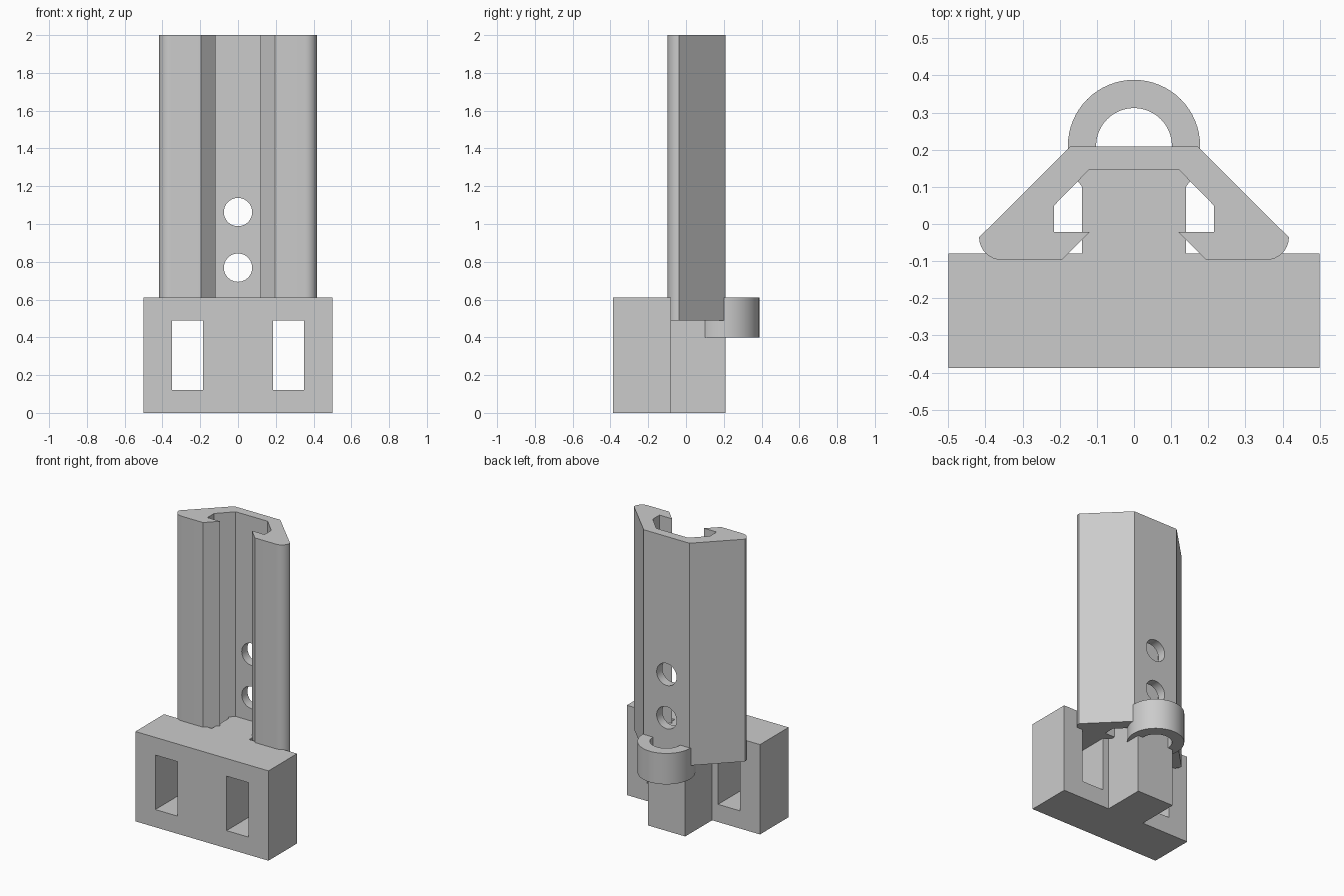
import bpy, bmesh, math
from mathutils import Matrix

if "Cube" in bpy.data.objects:
    bpy.data.objects.remove(bpy.data.objects["Cube"])

grey = bpy.data.materials.new("plain grey")
grey.diffuse_color = (0.6, 0.6, 0.6, 1)
grey.use_nodes = True
grey.node_tree.nodes["Principled BSDF"].inputs["Base Color"].default_value = grey.diffuse_color


def finish(name, bm, smooth=True):
    bmesh.ops.recalc_face_normals(bm, faces=bm.faces[:])
    me = bpy.data.meshes.new(name)
    bm.to_mesh(me)
    bm.free()
    me.materials.append(grey)
    ob = bpy.data.objects.new(name, me)
    bpy.context.collection.objects.link(ob)
    return ob


def prism(name, pts, z0, z1):
    bm = bmesh.new()
    face = bm.faces.new([bm.verts.new((x, y, z0)) for x, y in pts])
    ext = bmesh.ops.extrude_face_region(bm, geom=[face])
    for v in ext["geom"]:
        if isinstance(v, bmesh.types.BMVert):
            v.co.z = z1
    return finish(name, bm)


def box(name, x0, x1, y0, y1, z0, z1):
    return prism(name, [(x0, y0), (x1, y0), (x1, y1), (x0, y1)], z0, z1)


def cut(ob, cutters):
    for c in cutters:
        m = ob.modifiers.new("cut", 'BOOLEAN')
        m.operation = 'DIFFERENCE'
        m.solver = 'EXACT'
        m.object = c
        bpy.context.view_layer.objects.active = ob
        bpy.ops.object.modifier_apply(modifier=m.name)
        bpy.data.objects.remove(c)


def smooth(ob):
    bpy.ops.object.select_all(action='DESELECT')
    ob.select_set(True)
    bpy.context.view_layer.objects.active = ob
    bpy.ops.object.shade_smooth_by_angle(angle=math.radians(30))


# base block with two rectangular windows
base = box("base_block", -0.5, 0.5, -0.387, -0.08, 0, 0.61)
cut(base, [box("window_cutter", min(s * 0.185, s * 0.35), max(s * 0.185, s * 0.35),
               -0.6, 0.2, 0.12, 0.49) for s in (-1, 1)])

# stem behind the base
box("rear_stem", -0.14, 0.14, -0.08, 0.208, 0, 0.61)

# slotted rail: half profile mirrored in x
half = [(0.172, 0.208)]
for i in range(9):
    a = math.radians(-90 * i / 8)
    half.append((0.355 + 0.062 * math.cos(a), -0.036 + 0.061 * math.sin(a)))
half += [(0.195, -0.097), (0.12, -0.022), (0.215, -0.022), (0.215, 0.05), (0.12, 0.147)]
rail = prism("slotted_rail", half + [(-x, y) for x, y in reversed(half)], 0.49, 2)

# screw holes through the rail's back wall
holes = []
for z in (1.063, 0.769):
    bm = bmesh.new()
    bmesh.ops.create_cone(bm, cap_ends=True, segments=40, radius1=0.075, radius2=0.075, depth=0.3,
                          matrix=Matrix.Translation((0, 0.2, z)) @ Matrix.Rotation(math.pi / 2, 4, 'X'))
    holes.append(finish("hole_cutter", bm))
cut(rail, holes)
smooth(rail)

# ring loop at the back
bm = bmesh.new()
n = 64
section = [(0.178, 0.4), (0.178, 0.61), (0.102, 0.61), (0.102, 0.4)]
rows = [[bm.verts.new((r * math.sin(2 * math.pi * i / n), 0.21 + r * math.cos(2 * math.pi * i / n), z))
         for r, z in section] for i in range(n)]
for i in range(n):
    a, b = rows[i], rows[(i + 1) % n]
    for j in range(4):
        k = (j + 1) % 4
        bm.faces.new((a[j], b[j], b[k], a[k]))
smooth(finish("ring_loop", bm))
